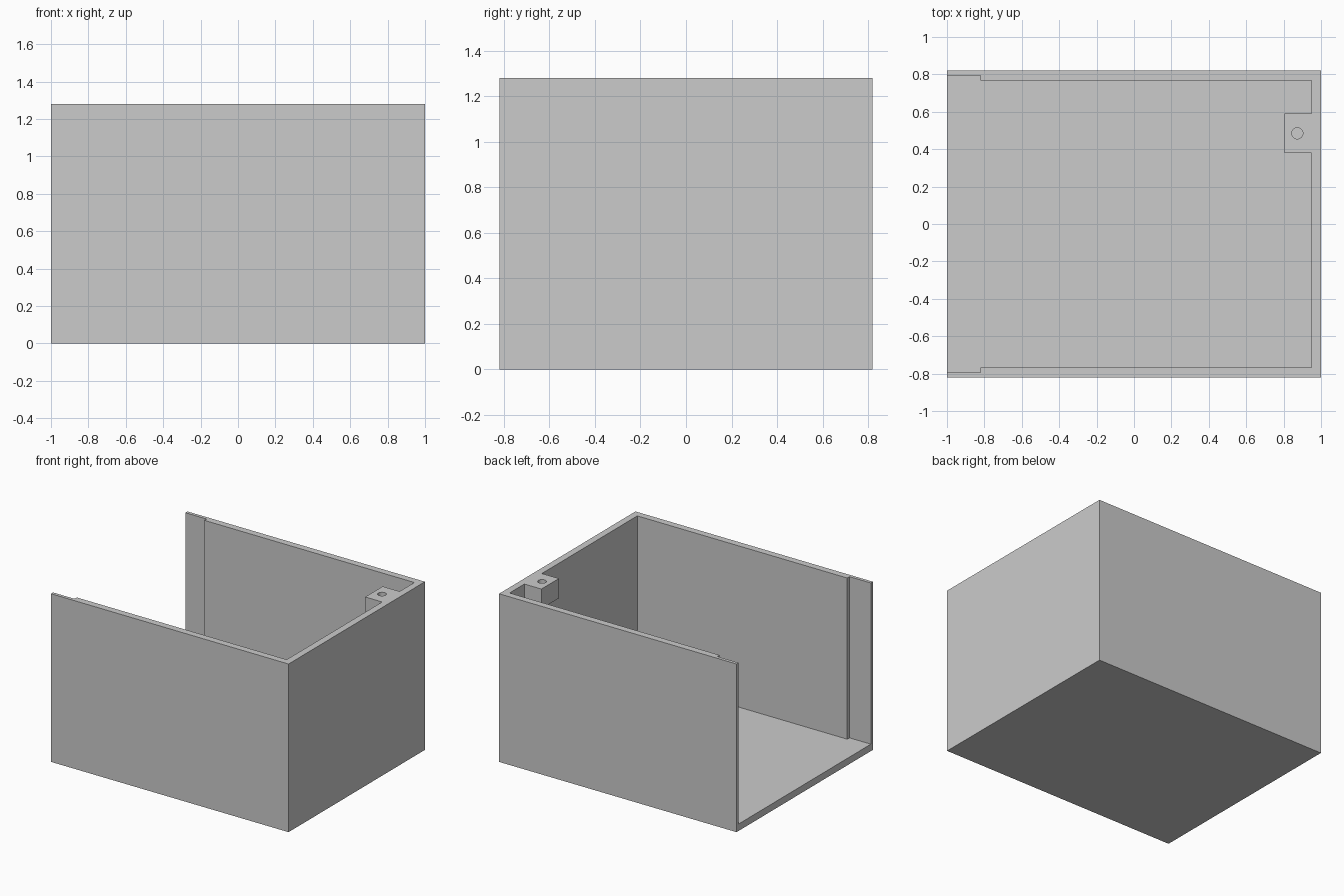
import bpy
import bmesh

cube = bpy.data.objects.get("Cube")
if cube:
    bpy.data.objects.remove(cube, do_unlink=True)

HALF_X, HALF_Y, HEIGHT = 1.0, 0.82, 1.28
WALL_X, INNER_Y = 0.948, 0.768          # inner faces of the walls
LIP_X, LIP_Y = -0.82, 0.795             # thinned strip at the open end
FLOOR = 0.053

grey = bpy.data.materials.new("plain_grey")
grey.use_nodes = True
colour = (0.6, 0.6, 0.6, 1)
grey.diffuse_color = colour
grey.node_tree.nodes["Principled BSDF"].inputs["Base Color"].default_value = colour


def prism(name, outline, z0, z1):
    """Extrude a plan outline from z0 up to z1."""
    bm = bmesh.new()
    face = bm.faces.new([bm.verts.new((x, y, z0)) for x, y in outline])
    top = bmesh.ops.extrude_face_region(bm, geom=[face])["geom"]
    verts = [v for v in top if isinstance(v, bmesh.types.BMVert)]
    bmesh.ops.translate(bm, verts=verts, vec=(0, 0, z1 - z0))
    bmesh.ops.recalc_face_normals(bm, faces=bm.faces)
    mesh = bpy.data.meshes.new(name)
    bm.to_mesh(mesh)
    bm.free()
    mesh.materials.append(grey)
    obj = bpy.data.objects.new(name, mesh)
    bpy.context.collection.objects.link(obj)
    return obj


def rectangle(x0, x1, y0, y1):
    return [(x0, y0), (x1, y0), (x1, y1), (x0, y1)]


def combine(target, tool, operation):
    """Apply a boolean and remove the tool object."""
    mod = target.modifiers.new(operation.lower(), "BOOLEAN")
    mod.operation, mod.object, mod.solver = operation, tool, "EXACT"
    bpy.context.view_layer.objects.active = target
    bpy.ops.object.modifier_apply(modifier=mod.name)
    bpy.data.objects.remove(tool, do_unlink=True)


# Open-ended box: solid block with the cavity and thinned lips cut out
box = prism("open_box", rectangle(-HALF_X, HALF_X, -HALF_Y, HALF_Y), 0, HEIGHT)
half = [(-1.1, LIP_Y), (LIP_X, LIP_Y), (LIP_X, INNER_Y), (WALL_X, INNER_Y)]
plan = half + [(x, -y) for x, y in reversed(half)]
combine(box, prism("cavity_cutter", plan, FLOOR, HEIGHT + 0.1), "DIFFERENCE")

# Screw block flush with the rim of the end wall
block = prism("screw_block", rectangle(0.805, 0.975, 0.38, 0.59), HEIGHT - 0.15, HEIGHT)
combine(box, block, "UNION")

# Screw hole through the block
bpy.ops.mesh.primitive_cylinder_add(vertices=32, radius=0.03, depth=0.4,
                                    location=(0.873, 0.485, HEIGHT))
hole = bpy.context.object
hole.name = "screw_hole_cutter"
hole.data.materials.append(grey)
combine(box, hole, "DIFFERENCE")

# Smooth only the round hole
bpy.ops.object.select_all(action="DESELECT")
box.select_set(True)
bpy.context.view_layer.objects.active = box
bpy.ops.object.shade_smooth_by_angle()
